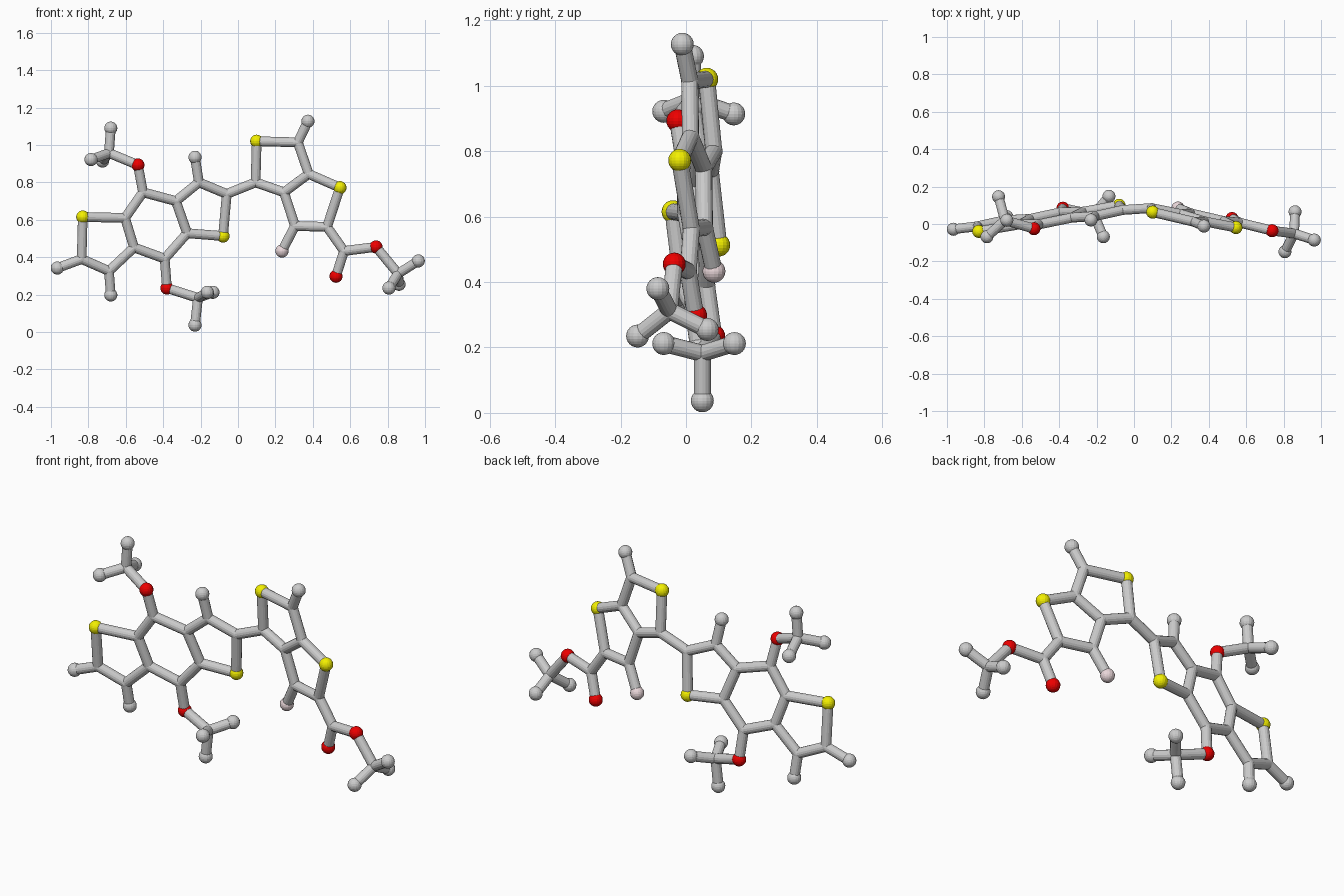
import bpy, bmesh
from mathutils import Vector

if "Cube" in bpy.data.objects:
    bpy.data.objects.remove(bpy.data.objects["Cube"])

TUBE_R, BALL_R, JOINT_R = 0.026, 0.035, 0.027


def material(name, rgb):
    m = bpy.data.materials.new(name)
    m.diffuse_color = (*rgb, 1)
    m.use_nodes = True
    m.node_tree.nodes["Principled BSDF"].inputs["Base Color"].default_value = m.diffuse_color
    return m


COLOURS = {"S": ("sulfur", material("yellow", (0.9, 0.87, 0.0))),
           "O": ("oxygen", material("red", (0.85, 0.0, 0.0))),
           "F": ("fluorine", material("pale_pink", (0.82, 0.68, 0.70))),
           "H": ("hydrogen", None), "C": ("carbon", None)}


# the two flat ring systems lie in slightly tilted planes
def left(x, z):
    return Vector((x, 0.03 + 0.169 * (x + 0.456) - 0.127 * (z - 0.564), z))


def right(x, z):
    return Vector((x, 0.181 - 0.237 * x - 0.092 * z, z))


atoms = {}
# left fused three-ring system with its two side oxygens
for name, x, z in [
        ("S1", -.83, .615), ("C1", -.604, .61), ("C2", -.508, .747),
        ("C3", -.332, .70), ("C4", -.272, .528), ("C5", -.392, .392),
        ("C6", -.556, .452), ("C7", -.69, .326), ("C8", -.836, .39),
        ("S2", -.08, .513), ("C9", -.06, .738), ("C10", -.209, .80),
        ("H1", -.23, .934), ("H2", -.966, .342), ("H3", -.68, .198),
        ("O1", -.535, .893), ("O2", -.38, .235)]:
    atoms[name] = left(x, z)
# right two-ring system with its ester arm
for name, x, z in [
        ("C11", .094, .80), ("S3", .10, 1.02), ("C12", .32, 1.014),
        ("H4", .374, 1.127), ("C13", .378, .845), ("C14", .246, .747),
        ("S4", .545, .772), ("C15", .476, .562), ("C16", .305, .567),
        ("F1", .235, .433), ("C17", .567, .433), ("O3", .524, .298),
        ("O4", .738, .455), ("C18", .856, .312)]:
    atoms[name] = right(x, z)
# methyl groups
atoms["C19"] = Vector((-.69, .02, .957))
atoms["C20"] = Vector((-.214, .05, .182))
for name, p in [
        ("H5", (-.68, .02, 1.09)), ("H6", (-.786, -.068, .922)),
        ("H7", (-.724, .146, .914)), ("H8", (-.23, .05, .037)),
        ("H9", (-.164, -.068, .212)), ("H10", (-.134, .148, .212)),
        ("H11", (.964, -.086, .38)), ("H12", (.807, -.148, .235)),
        ("H13", (.861, .065, .255))]:
    atoms[name] = Vector(p)

# chains of joined atoms
CHAINS = """S1 C1 C2 C3 C4 C5 C6 C7 C8 S1
C1 C6
C4 S2 C9 C10 C3
C9 C11 S3 C12 C13 C14 C11
C13 S4 C15 C16 C14
C10 H1
C8 H2
C7 H3
C12 H4
C16 F1
C15 C17 O3
C17 O4 C18 H11
H12 C18 H13
C2 O1 C19 H5
H6 C19 H7
C5 O2 C20 H8
H9 C20 H10"""


def ball_mesh(name, radius, mat):
    bm = bmesh.new()
    bmesh.ops.create_uvsphere(bm, u_segments=16, v_segments=12, radius=radius)
    me = bpy.data.meshes.new(name)
    bm.to_mesh(me)
    bm.free()
    if mat:
        me.materials.append(mat)
    return me


def tube_mesh():
    bm = bmesh.new()
    bmesh.ops.create_cone(bm, cap_ends=True, segments=16, radius1=TUBE_R,
                          radius2=TUBE_R, depth=1)
    me = bpy.data.meshes.new("bond")
    bm.to_mesh(me)
    bm.free()
    return me


def place(name, mesh):
    ob = bpy.data.objects.new(name, mesh)
    bpy.context.collection.objects.link(ob)
    return ob


# balls
balls = {k: ball_mesh(n, JOINT_R if k == "C" else BALL_R, m)
         for k, (n, m) in COLOURS.items()}
for name, p in atoms.items():
    place(f"{COLOURS[name[0]][0]}_ball_{name[1:]}", balls[name[0]]).location = p

# bonds
tube = tube_mesh()
for line in CHAINS.splitlines():
    names = line.split()
    for a, b in zip(names, names[1:]):
        d = atoms[b] - atoms[a]
        ob = place(f"bond_{a}_{b}", tube)
        ob.location = (atoms[a] + atoms[b]) / 2
        ob.rotation_euler = d.to_track_quat("Z", "Y").to_euler()
        ob.scale = (1, 1, d.length)
